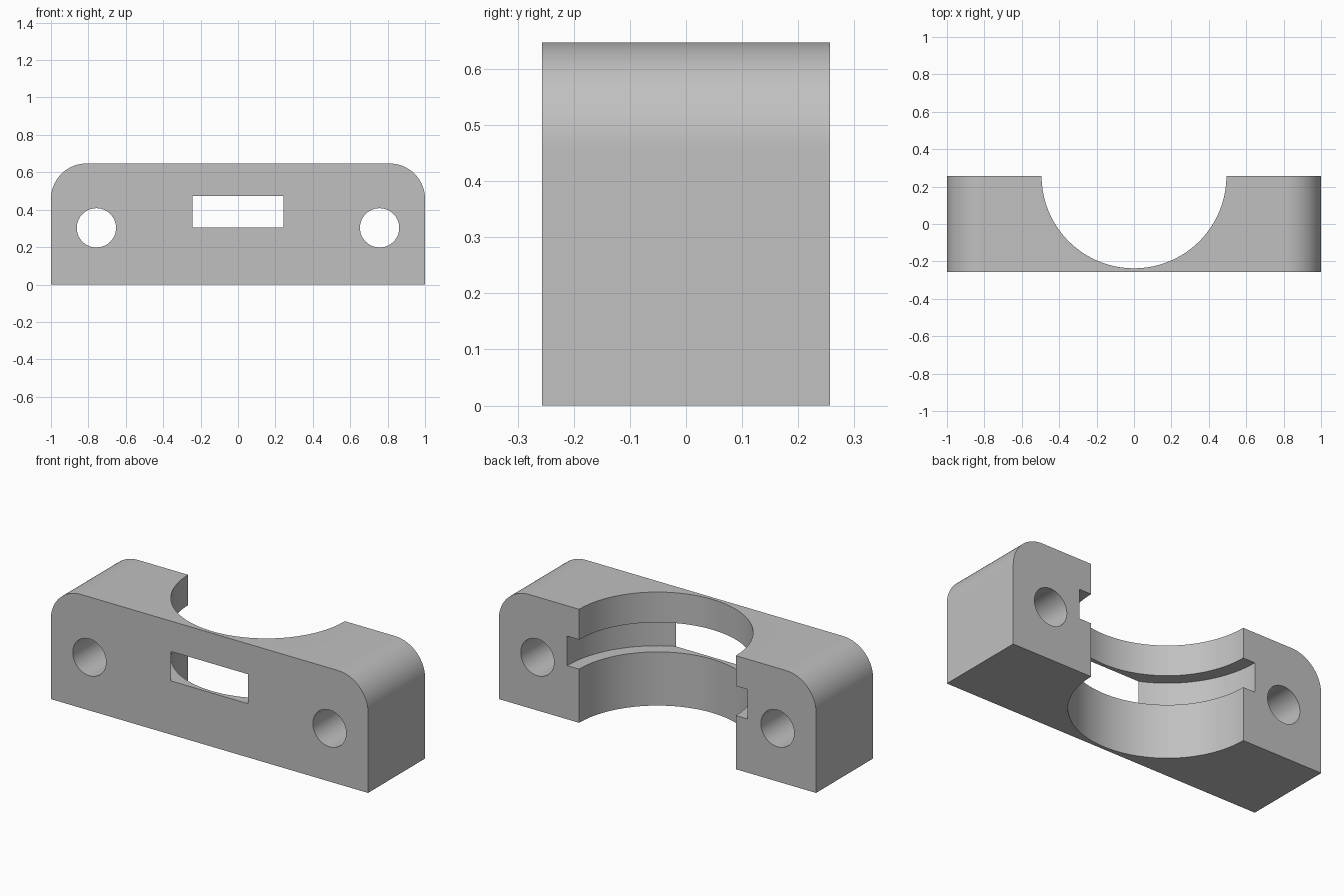
import bpy
import bmesh
from math import cos, sin, pi
from mathutils import Matrix

if "Cube" in bpy.data.objects:
    bpy.data.objects.remove(bpy.data.objects["Cube"], do_unlink=True)

DEPTH = 0.514
HEIGHT = 0.647
CORNER = 0.19
BACK = DEPTH / 2

grey = bpy.data.materials.new("light grey")
grey.use_nodes = True
colour = (0.53, 0.53, 0.53, 1)
grey.diffuse_color = colour
grey.node_tree.nodes["Principled BSDF"].inputs["Base Color"].default_value = colour


def add_object(name, bm):
    bmesh.ops.recalc_face_normals(bm, faces=bm.faces)
    mesh = bpy.data.meshes.new(name)
    bm.to_mesh(mesh)
    bm.free()
    mesh.materials.append(grey)
    obj = bpy.data.objects.new(name, mesh)
    bpy.context.collection.objects.link(obj)
    return obj


def cylinder(name, radius, length, location, along_y=False, sides=96):
    bm = bmesh.new()
    matrix = Matrix.Translation(location)
    if along_y:
        matrix = matrix @ Matrix.Rotation(pi / 2, 4, "X")
    bmesh.ops.create_cone(bm, cap_ends=True, segments=sides, radius1=radius,
                          radius2=radius, depth=length, matrix=matrix)
    return add_object(name, bm)


# Clamp body: block with two rounded upper corners, extruded front to back
steps = 20
right_arc = [(1 - CORNER + CORNER * cos(i / steps * pi / 2),
              HEIGHT - CORNER + CORNER * sin(i / steps * pi / 2))
             for i in range(steps + 1)]
left_arc = [(-x, z) for x, z in reversed(right_arc)]
profile = [(-1, 0), (1, 0)] + right_arc + left_arc
bm = bmesh.new()
face = bm.faces.new([bm.verts.new((x, -BACK, z)) for x, z in profile])
extruded = bmesh.ops.extrude_face_region(bm, geom=[face])["geom"]
bmesh.ops.translate(bm, vec=(0, DEPTH, 0),
                    verts=[g for g in extruded if isinstance(g, bmesh.types.BMVert)])
body = add_object("clamp_body", bm)

# Half bore, wider groove that breaks through the front, and two bolt holes
cutters = [
    cylinder("bore_cutter", 0.494, 2, (0, BACK, HEIGHT / 2), sides=128),
    cylinder("groove_cutter", 0.569, 0.168, (0, BACK, 0.39), sides=128),
]
for side, x in (("left", 0.757), ("right", -0.757)):
    cutters.append(cylinder(side + "_bolt_hole_cutter", 0.105, 2, (x, 0, 0.303),
                            along_y=True, sides=64))

bpy.ops.object.select_all(action="DESELECT")
bpy.context.view_layer.objects.active = body
body.select_set(True)
for cutter in cutters:
    cutter.hide_render = True
    cut = body.modifiers.new(cutter.name, "BOOLEAN")
    cut.operation = "DIFFERENCE"
    cut.solver = "EXACT"
    cut.object = cutter
    bpy.ops.object.modifier_apply(modifier=cut.name)
    bpy.data.objects.remove(cutter, do_unlink=True)

# Smooth curved walls, crisp edges
bpy.ops.object.shade_smooth_by_angle(angle=pi / 6)
